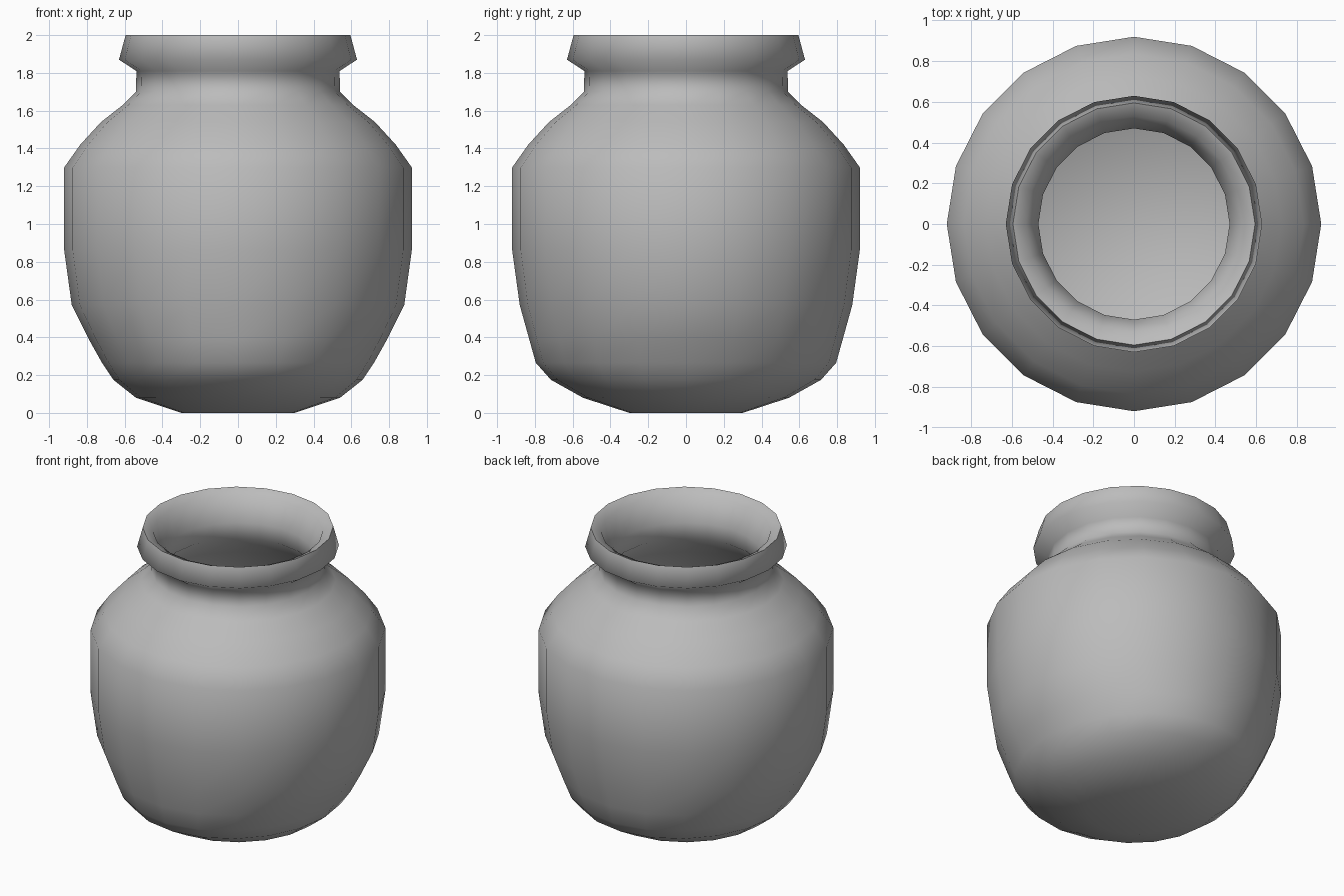
import bpy, bmesh, math

cube = bpy.data.objects.get("Cube")
if cube:
    bpy.data.objects.remove(cube, do_unlink=True)

SIDES = 20

clay = bpy.data.materials.new("grey_clay")
clay.use_nodes = True
colour = (0.5, 0.5, 0.5, 1)
clay.diffuse_color = colour
clay.node_tree.nodes["Principled BSDF"].inputs["Base Color"].default_value = colour


def lathe(name, profile, smooth_angle):
    """Spin rings of (x radius, y radius, height) and cap both ends."""
    bm = bmesh.new()
    rings = []
    for rx, ry, z in profile:
        turns = [2 * math.pi * i / SIDES for i in range(SIDES)]
        rings.append([bm.verts.new((rx * math.cos(a), ry * math.sin(a), z)) for a in turns])
    for low, high in zip(rings, rings[1:]):
        for i in range(SIDES):
            j = (i + 1) % SIDES
            bm.faces.new((low[i], low[j], high[j], high[i]))
    bm.faces.new(rings[0][::-1])
    bm.faces.new(rings[-1])
    mesh = bpy.data.meshes.new(name)
    bm.to_mesh(mesh)
    bm.free()
    mesh.materials.append(clay)
    obj = bpy.data.objects.new(name, mesh)
    bpy.context.collection.objects.link(obj)
    bpy.ops.object.select_all(action="DESELECT")
    obj.select_set(True)
    bpy.context.view_layer.objects.active = obj
    bpy.ops.object.shade_smooth_by_angle(angle=math.radians(smooth_angle))
    return obj


# Rounded base, slightly wider front to back
base = [(0.30, 0.30, 0), (0.54, 0.545, 0.08), (0.66, 0.715, 0.175),
        (0.72, 0.795, 0.265), (0.79, 0.83, 0.39), (0.88, 0.88, 0.57)]
# Belly, shoulder and neck
body = [(r, r, z) for r, z in [(0.92, 0.86), (0.92, 1.30), (0.835, 1.42),
                               (0.725, 1.54), (0.61, 1.63), (0.54, 1.70), (0.538, 1.81)]]
# Flared rim with sloping lip
rim = [(r, r, z) for r, z in [(0.63, 1.87), (0.595, 2.0), (0.53, 1.97)]]
# Hollow inside, down to a flat floor
inside = [(r, r, z) for r, z in [(0.47, 1.81), (0.47, 1.70), (0.66, 1.52), (0.84, 1.28),
                                 (0.84, 0.86), (0.78, 0.50), (0.62, 0.22), (0.50, 0.12)]]

lathe("pot", base + body + rim + inside, 75)
